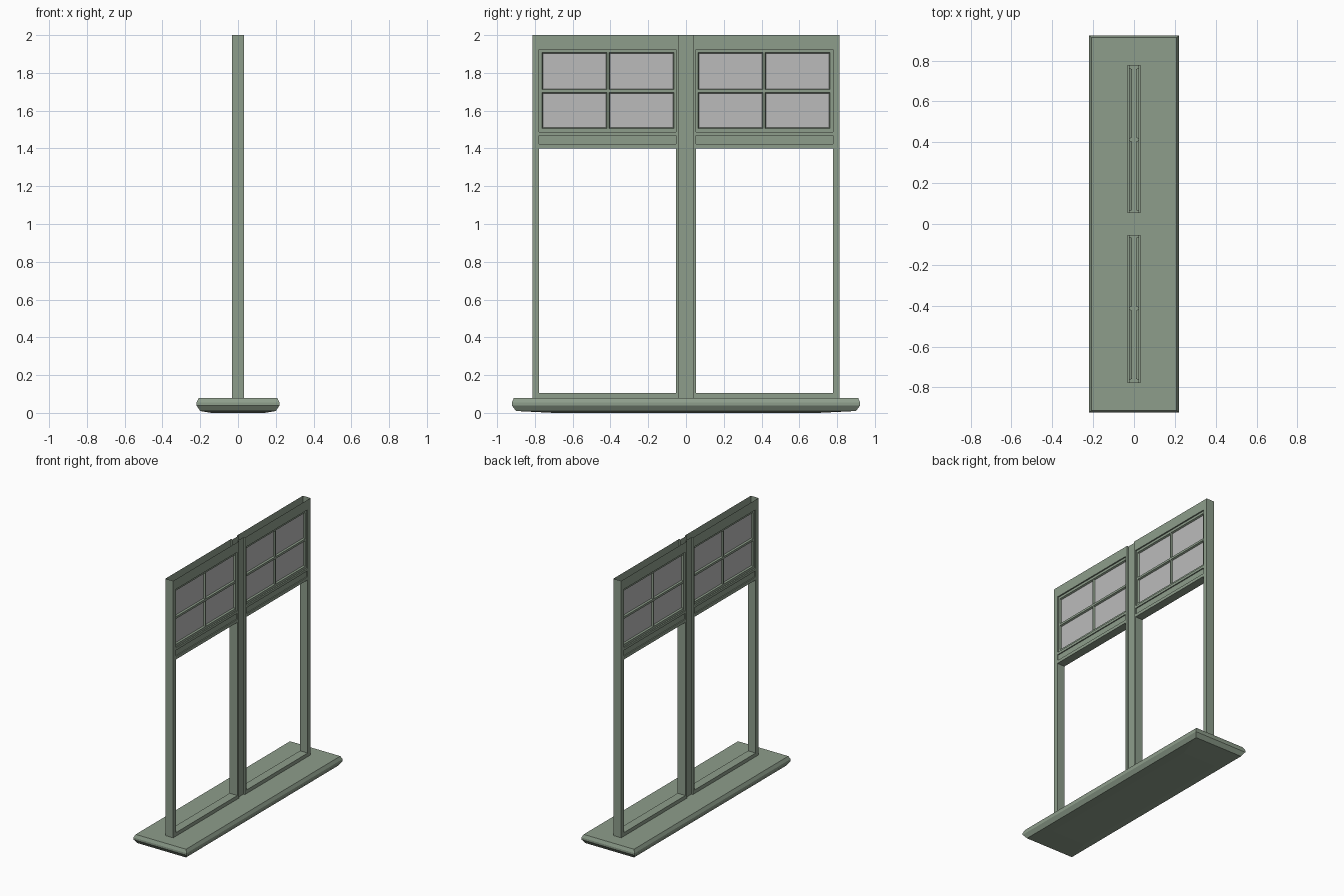
import bpy, bmesh
from mathutils import Vector

if "Cube" in bpy.data.objects:
    bpy.data.objects.remove(bpy.data.objects["Cube"])


def material(name, rgb):
    m = bpy.data.materials.new(name)
    m.diffuse_color = (*rgb, 1)
    m.use_nodes = True
    m.node_tree.nodes["Principled BSDF"].inputs["Base Color"].default_value = m.diffuse_color
    return m


GREEN = material("sage green paint", (0.27, 0.34, 0.26))
GLASS = material("grey glass", (0.50, 0.50, 0.50))


def quad(bm, pts, normal):
    # one face turned to look along the wanted direction
    f = bm.faces.new([bm.verts.new(p) for p in pts])
    f.normal_update()
    if f.normal.dot(Vector(normal)) < 0:
        f.normal_flip()


def sheet(bm, x, ys, zs, holes=()):
    # flat grid facing +x, leaving out the (column, row) holes
    for i in range(len(ys) - 1):
        for j in range(len(zs) - 1):
            if (i, j) not in holes:
                a, b, c, d = ys[i], ys[i + 1], zs[j], zs[j + 1]
                quad(bm, [(x, a, c), (x, b, c), (x, b, d), (x, a, d)], (1, 0, 0))


def reveal(bm, y0, y1, z0, z1, x0, x1, inset=0):
    # four walls going inward from a rectangular hole
    n = inset
    a = [(x0, y0, z0), (x0, y1, z0), (x0, y1, z1), (x0, y0, z1)]
    b = [(x1, y0 + n, z0 + n), (x1, y1 - n, z0 + n), (x1, y1 - n, z1 - n), (x1, y0 + n, z1 - n)]
    for k, nrm in enumerate([(0, 0, 1), (0, -1, 0), (0, 0, -1), (0, 1, 0)]):
        l = (k + 1) % 4
        quad(bm, [a[k], a[l], b[l], b[k]], nrm)


def finish(name, bm, mat, mirror=True):
    bmesh.ops.remove_doubles(bm, verts=bm.verts, dist=0.0001)
    me = bpy.data.meshes.new(name)
    bm.to_mesh(me)
    bm.free()
    me.materials.append(mat)
    ob = bpy.data.objects.new(name, me)
    bpy.context.collection.objects.link(ob)
    if mirror:
        mod = ob.modifiers.new("mirror", "MIRROR")
        mod.use_axis = (True, True, False)
        mod.merge_threshold = 0.0001


X = 0.032                       # half depth of the frame
Y0, Y1 = 0.053, 0.778           # opening sides
YS = [0.036, Y0, Y1, 0.812]
ZS = [0.075, 0.105, 1.40, 1.423, 1.468, 1.487, 1.925, 2.0]

# frame: stiles and rails, hollow and open at the top
bm = bmesh.new()
sheet(bm, X, YS, ZS, {(1, 1), (1, 3), (1, 5)})
reveal(bm, Y0, Y1, ZS[1], ZS[2], X, 0)
reveal(bm, Y0, Y1, ZS[3], ZS[4], X, X - 0.008)
sheet(bm, X - 0.008, [Y0, Y1], [ZS[3], ZS[4]])
quad(bm, [(0, 0.812, 0.075), (X, 0.812, 0.075), (X, 0.812, 2), (0, 0.812, 2)], (0, 1, 0))
finish("window_frame", bm, GREEN)

# centre post, set back from the frame
bm = bmesh.new()
sheet(bm, X - 0.012, [0, 0.036], [0.075, 2.0])
quad(bm, [(X - 0.012, 0.036, 0.075), (X, 0.036, 0.075), (X, 0.036, 2), (X - 0.012, 0.036, 2)], (0, -1, 0))
finish("centre_post", bm, GREEN)

# upper sash with glazing bars, and its panes
PY = [Y0, 0.063, 0.408, 0.418, 0.763, Y1]
PZ = [ZS[5], 1.505, 1.695, 1.711, 1.907, ZS[6]]
cells = [(i, j) for i in (1, 3) for j in (1, 3)]
bm, glass = bmesh.new(), bmesh.new()
reveal(bm, Y0, Y1, ZS[5], ZS[6], X, X - 0.01)
sheet(bm, X - 0.01, PY, PZ, cells)
for i, j in cells:
    r = (PY[i], PY[i + 1], PZ[j], PZ[j + 1])
    reveal(bm, *r, X - 0.01, 0.01, 0.005)
    sheet(glass, 0.01, [r[0] + 0.005, r[1] - 0.005], [r[2] + 0.005, r[3] - 0.005])
finish("upper_sash", bm, GREEN)
finish("glass_panes", glass, GLASS)

# sill with a chamfered edge and slightly sagging underside
bm = bmesh.new()
rings = []
for hx, hy, z in [(0.14, 0.70, 0), (0.20, 0.90, 0.01), (0.22, 0.922, 0.04),
                  (0.22, 0.922, 0.055), (0.208, 0.912, 0.078)]:
    rings.append([bm.verts.new((sx * hx, sy * hy, z))
                  for sx, sy in ((-1, -1), (1, -1), (1, 1), (-1, 1))])
for a, b in zip(rings, rings[1:]):
    for k in range(4):
        l = (k + 1) % 4
        bm.faces.new((a[k], a[l], b[l], b[k]))
bm.faces.new(rings[0][::-1])
bm.faces.new(rings[-1])
bmesh.ops.recalc_face_normals(bm, faces=bm.faces)
finish("sill", bm, GREEN, mirror=False)
